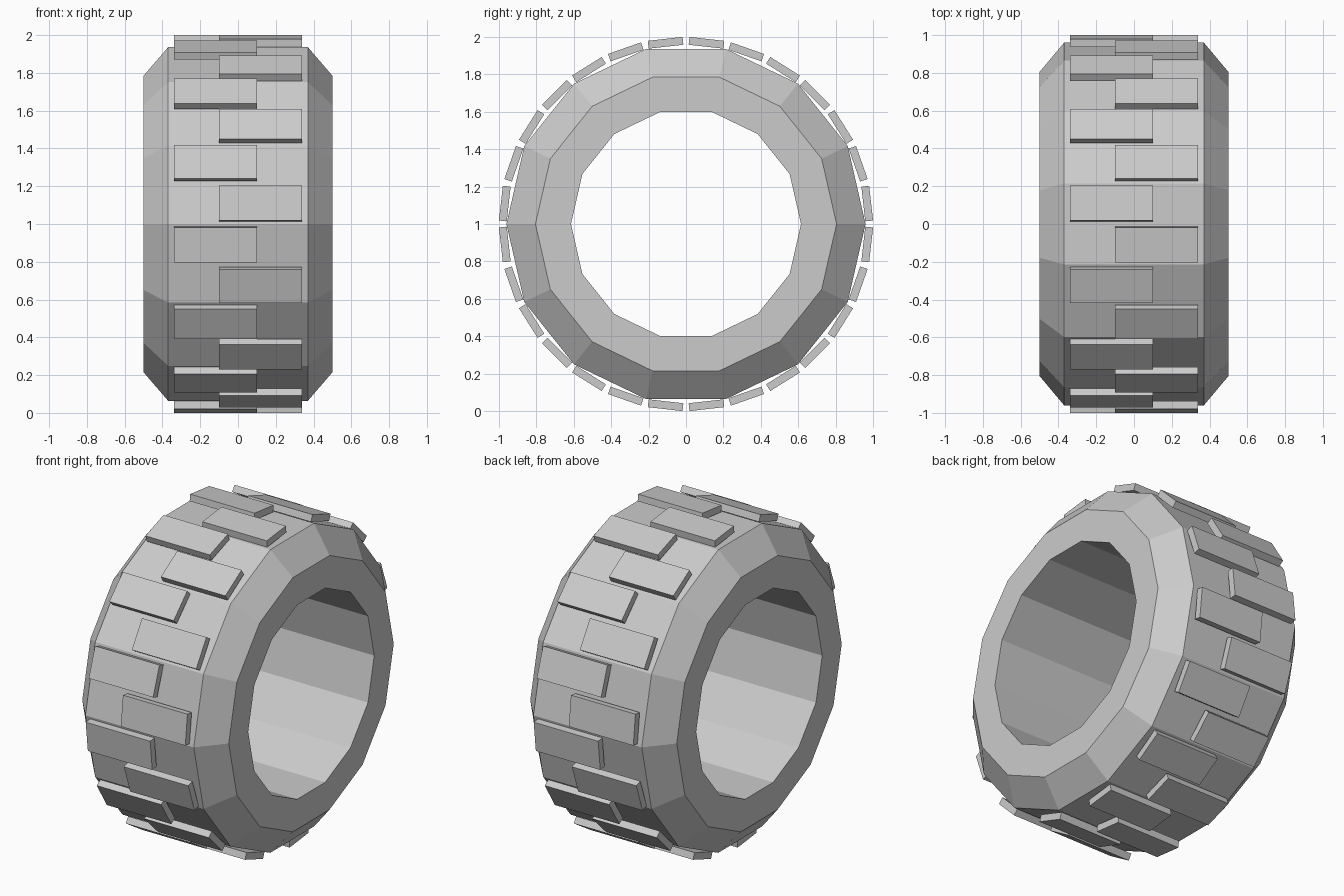
import bpy, bmesh, math
from mathutils import Matrix

if "Cube" in bpy.data.objects:
    bpy.data.objects.remove(bpy.data.objects["Cube"])

SIDES, BLOCKS = 14, 28


def finish(bm, name):
    bmesh.ops.recalc_face_normals(bm, faces=bm.faces)
    mesh = bpy.data.meshes.new(name)
    bm.to_mesh(mesh)
    bm.free()
    obj = bpy.data.objects.new(name, mesh)
    bpy.context.collection.objects.link(obj)
    return obj


# Tyre carcass: closed (x, radius) profile turned around the x axis
profile = [(-0.5, 0.615), (-0.5, 0.805), (-0.37, 0.96),
           (0.37, 0.96), (0.5, 0.805), (0.5, 0.615)]
bm = bmesh.new()
rings = []
for i in range(SIDES):
    a = math.tau * i / SIDES
    rings.append([bm.verts.new((x, r * math.cos(a), 1 + r * math.sin(a)))
                  for x, r in profile])
for i in range(SIDES):
    r0, r1 = rings[i], rings[(i + 1) % SIDES]
    for j in range(len(profile)):
        k = (j + 1) % len(profile)
        bm.faces.new((r0[j], r0[k], r1[k], r1[j]))
finish(bm, "tyre_body")

# Tread blocks: two staggered, overlapping rows around the crown
inner, outer, width, length = 0.954, 0.996, 0.187, 0.44
for row, offset in enumerate((-0.12, 0.12)):
    bm = bmesh.new()
    for k in range(row, BLOCKS, 2):
        a = math.tau * (k + 0.5) / BLOCKS
        place = (Matrix.Translation((offset, 0, 1))
                 @ Matrix.Rotation(a, 4, 'X')
                 @ Matrix.Translation((0, (inner + outer) / 2, 0))
                 @ Matrix.Diagonal((length, outer - inner, width, 1)))
        bmesh.ops.create_cube(bm, size=1, matrix=place)
    finish(bm, ("tread_blocks_left", "tread_blocks_right")[row])
